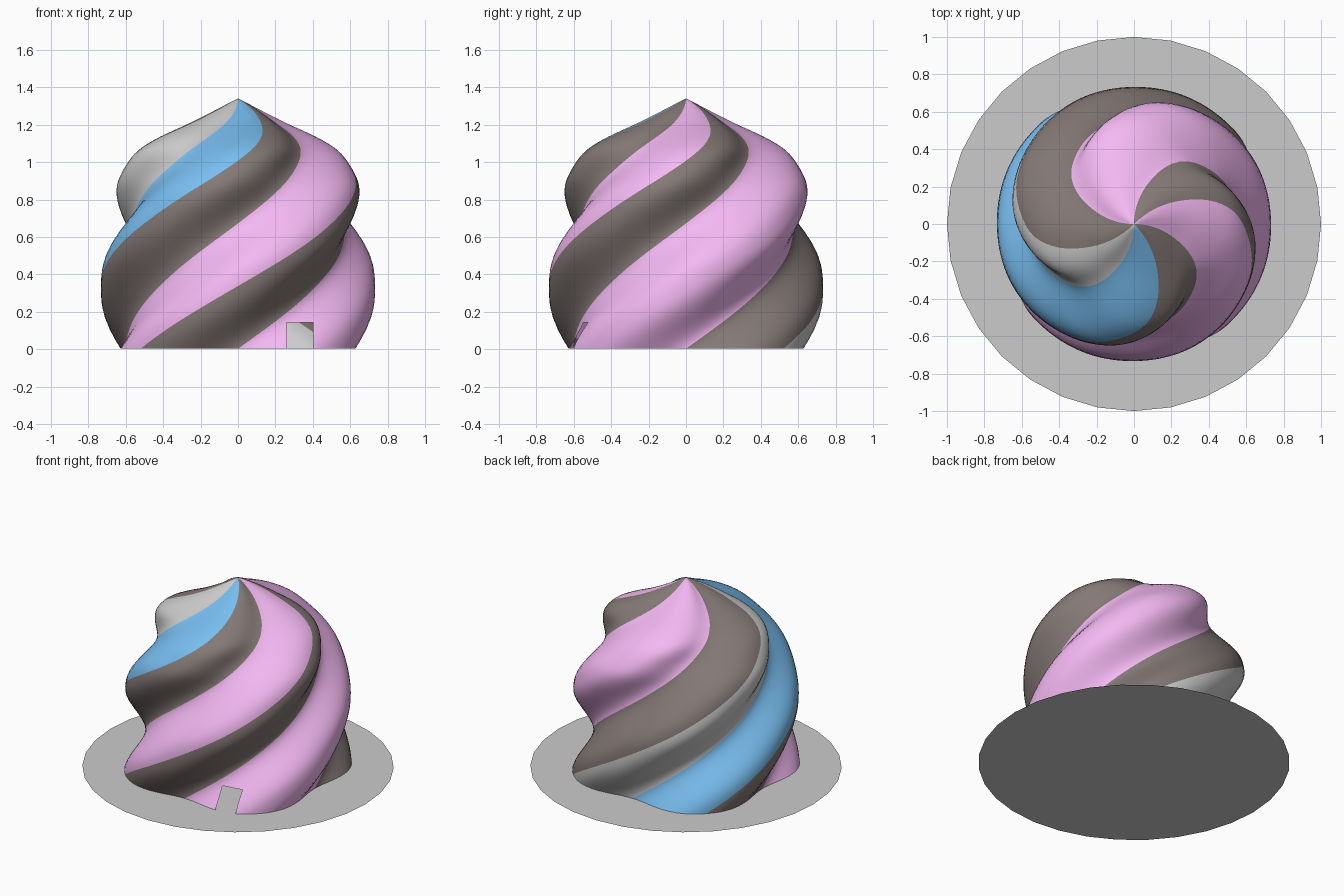
import bpy, bmesh
from math import sin, cos, radians, pi

if "Cube" in bpy.data.objects:
    bpy.data.objects.remove(bpy.data.objects["Cube"])

SECTORS, PER, RINGS = 8, 12, 72
HEIGHT, TWIST = 1.34, radians(180)

# ridge profile: (z, radius at the ridges)
PROFILE = [(0, .735), (.17, .737), (.33, .733), (.50, .73), (.67, .708),
           (.85, .67), (.96, .612), (1.06, .535), (1.13, .43),
           (1.20, .285), (1.27, .145), (1.34, 0)]


def ridge_radius(z):
    """Smooth interpolation through the profile."""
    p = PROFILE
    i = max(k for k in range(len(p) - 1) if p[k][0] <= z + 1e-9)

    def slope(k):
        a, b = p[max(k - 1, 0)], p[min(k + 1, len(p) - 1)]
        return (b[1] - a[1]) / (b[0] - a[0])
    (z0, r0), (z1, r1) = p[i], p[i + 1]
    h = z1 - z0
    t = (z - z0) / h
    return ((2*t**3 - 3*t**2 + 1) * r0 + (t**3 - 2*t**2 + t) * h * slope(i)
            + (3*t**2 - 2*t**3) * r1 + (t**3 - t**2) * h * slope(i + 1))


def material(name, rgb):
    m = bpy.data.materials.new(name)
    m.diffuse_color = (*rgb, 1)
    m.use_nodes = True
    m.node_tree.nodes["Principled BSDF"].inputs["Base Color"].default_value = m.diffuse_color
    return m


def make_object(name, bm):
    me = bpy.data.meshes.new(name)
    bm.to_mesh(me)
    bm.free()
    ob = bpy.data.objects.new(name, me)
    bpy.context.collection.objects.link(ob)
    return ob


# twisted four-lobed dome, faces follow the twist so stripes stay clean
bm = bmesh.new()
n = SECTORS * PER
rows = []
for j in range(RINGS):
    z = HEIGHT * j / RINGS
    rc = ridge_radius(z)
    dip = .185 + .03 * z / HEIGHT
    row = []
    for i in range(n):
        a = 2 * pi * i / n
        r = rc * (1 - dip * max(0, (1 + cos(4 * a)) / 2) ** 1.3)
        b = a + TWIST * z / HEIGHT
        row.append(bm.verts.new((r * cos(b), r * sin(b), z + .003)))
    rows.append(row)
tip = bm.verts.new((0, 0, HEIGHT))

# stripe colours per 45 degree sector, starting at +x going counterclockwise
DARK, GREY, BLUE, PINK = 0, 1, 2, 3
STRIPES = [DARK, GREY, BLUE, DARK, PINK, DARK, PINK, PINK]
for j in range(RINGS):
    for i in range(n):
        k = (i + 1) % n
        if j + 1 < RINGS:
            f = bm.faces.new((rows[j][i], rows[j][k], rows[j+1][k], rows[j+1][i]))
        else:
            f = bm.faces.new((rows[j][i], rows[j][k], tip))
        f.material_index = STRIPES[i // PER]

# doorway cut through the front wall
X0, X1, ZT = .262, .402, .143
for co, no in (((X0, 0, 0), (1, 0, 0)), ((X1, 0, 0), (1, 0, 0)), ((0, 0, ZT), (0, 0, 1))):
    near = [f for f in bm.faces if f.calc_center_median().y < -.3
            and f.calc_center_median().z < .3 and .1 < f.calc_center_median().x < .55]
    geom = set(near)
    for f in near:
        geom.update(f.verts)
        geom.update(f.edges)
    bmesh.ops.bisect_plane(bm, geom=list(geom), plane_co=co, plane_no=no)
door = []
for f in bm.faces:
    c = f.calc_center_median()
    if X0 < c.x < X1 and c.z < ZT and c.y < 0:
        door.append(f)
bmesh.ops.delete(bm, geom=door, context='FACES')
for f in bm.faces:
    f.smooth = True
dome = make_object("swirl_dome", bm)
for m in (material("dark_brown", (.23, .19, .18)), material("plain_grey", (.8, .8, .8)),
          material("blue", (.19, .52, .88)), material("pink", (.9, .48, .89))):
    dome.data.materials.append(m)

# flat ground disc
bm = bmesh.new()
bmesh.ops.create_circle(bm, cap_ends=True, segments=32, radius=1)
make_object("base_disc", bm)
